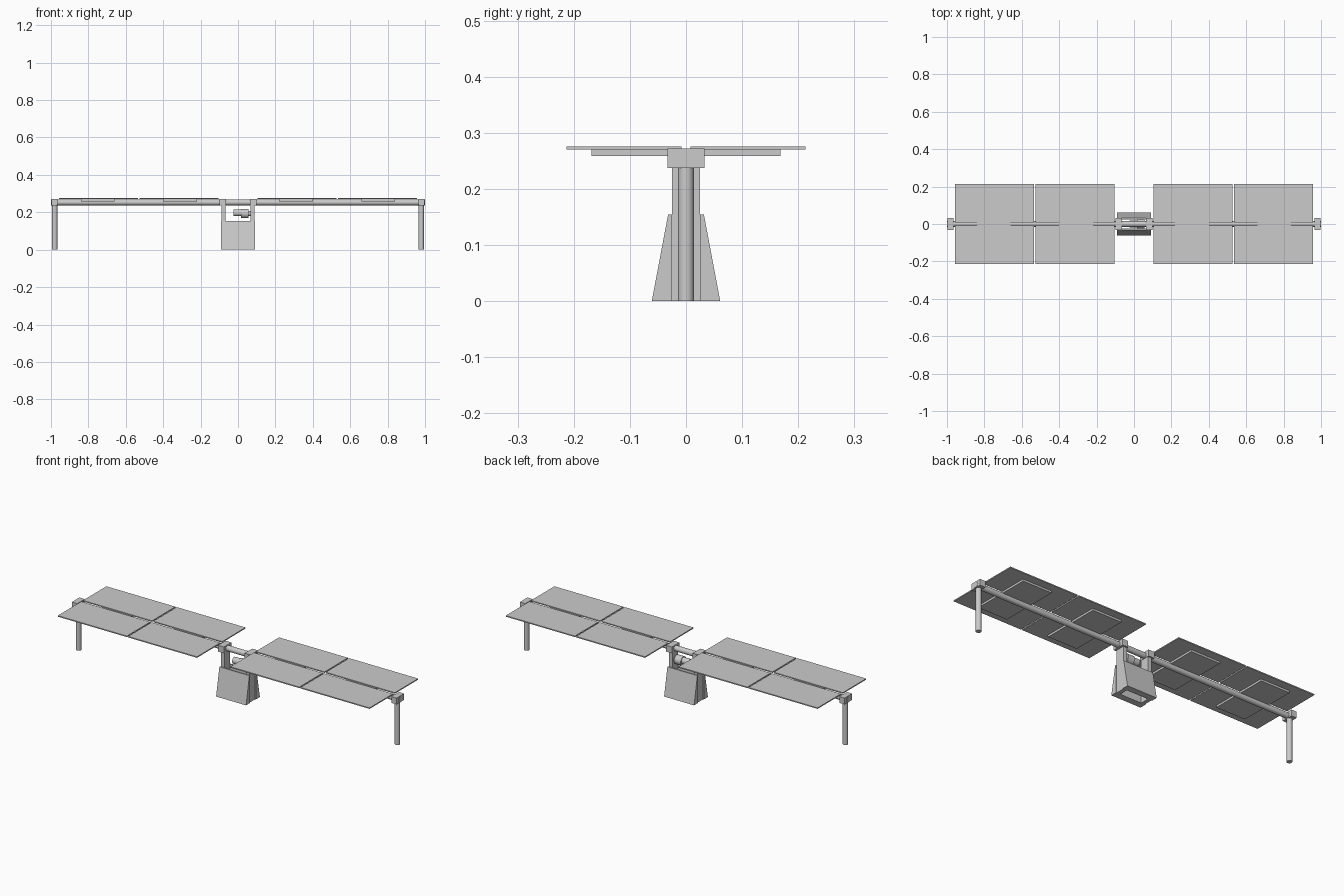
import bpy, bmesh, math
from mathutils import Matrix

if "Cube" in bpy.data.objects:
    bpy.data.objects.remove(bpy.data.objects["Cube"])


def finish(name, bm):
    bmesh.ops.recalc_face_normals(bm, faces=bm.faces)
    me = bpy.data.meshes.new(name)
    bm.to_mesh(me)
    bm.free()
    ob = bpy.data.objects.new(name, me)
    bpy.context.collection.objects.link(ob)
    return ob


def box(name, x, y, z):
    """Box from (min, max) ranges; the order of each pair does not matter."""
    bm = bmesh.new()
    size = [abs(r[1] - r[0]) for r in (x, y, z)]
    mid = [(r[0] + r[1]) / 2 for r in (x, y, z)]
    m = Matrix.Translation(mid) @ Matrix.Diagonal((*size, 1))
    bmesh.ops.create_cube(bm, size=1, matrix=m)
    return finish(name, bm)


def cylinder(name, centre, radius, length, axis='Z', sides=32):
    bm = bmesh.new()
    m = Matrix.Translation(centre)
    if axis == 'X':
        m = m @ Matrix.Rotation(math.pi / 2, 4, 'Y')
    bmesh.ops.create_cone(bm, cap_ends=True, segments=sides, radius1=radius,
                          radius2=radius, depth=length, matrix=m)
    ob = finish(name, bm)
    for p in ob.data.polygons:
        p.use_smooth = len(p.vertices) == 4
    return ob


def prism_x(name, profile, x0, x1):
    """Extrude a (y, z) profile along x."""
    bm = bmesh.new()
    f = bm.faces.new([bm.verts.new((x0, y, z)) for y, z in profile])
    ext = bmesh.ops.extrude_face_region(bm, geom=[f])
    verts = [v for v in ext['geom'] if isinstance(v, bmesh.types.BMVert)]
    bmesh.ops.translate(bm, verts=verts, vec=(x1 - x0, 0, 0))
    return finish(name, bm)


AXIS_Z = 0.253

# rotating tube along the whole row
cylinder("torque_tube", (0, 0, AXIS_Z), 0.0155, 2.0, 'X')

for sx, side in ((-1, "left"), (1, "right")):
    # outer support and bearing
    cylinder(f"{side}_end_post", (sx * 0.98, 0, 0.12), 0.014, 0.24)
    box(f"{side}_end_bearing", (sx * 0.965, sx * 0.998), (-0.033, 0.033), (0.237, 0.272))

    # inner support and bearing
    box(f"{side}_inner_post", (sx * 0.066, sx * 0.088), (-0.025, 0.025), (0, 0.24))
    box(f"{side}_inner_bearing", (sx * 0.064, sx * 0.1), (-0.033, 0.033), (0.237, 0.272))

    # panels in two bays, one on each side of the tube, with backing plates
    for bay, (a, b) in (("inner", (0.103, 0.526)), ("outer", (0.534, 0.958))):
        mid = 0.31 if bay == "inner" else 0.75
        box(f"{side}_{bay}_backing_plate", (sx * (mid - 0.09), sx * (mid + 0.09)),
            (-0.168, 0.168), (0.259, 0.27))
        for sy, row in ((-1, "front"), (1, "back")):
            box(f"{side}_{bay}_{row}_panel", (sx * a, sx * b),
                (sy * 0.008, sy * 0.213), (0.27, 0.276))

# sloping ballast blocks on both sides of the inner posts
for sy, row in ((-1, "front"), (1, "back")):
    prism_x(f"{row}_ballast",
            [(sy * 0.025, 0), (sy * 0.061, 0), (sy * 0.032, 0.154), (sy * 0.025, 0.154)],
            -0.092, 0.092)

# drive motor and gearbox on the right inner post
cylinder("drive_gearbox", (0.036, 0, 0.194), 0.025, 0.04, 'X')
cylinder("drive_motor", (-0.003, 0, 0.197), 0.018, 0.042, 'X')
cylinder("drive_mount", (0.06, 0, 0.194), 0.014, 0.02, 'X')
